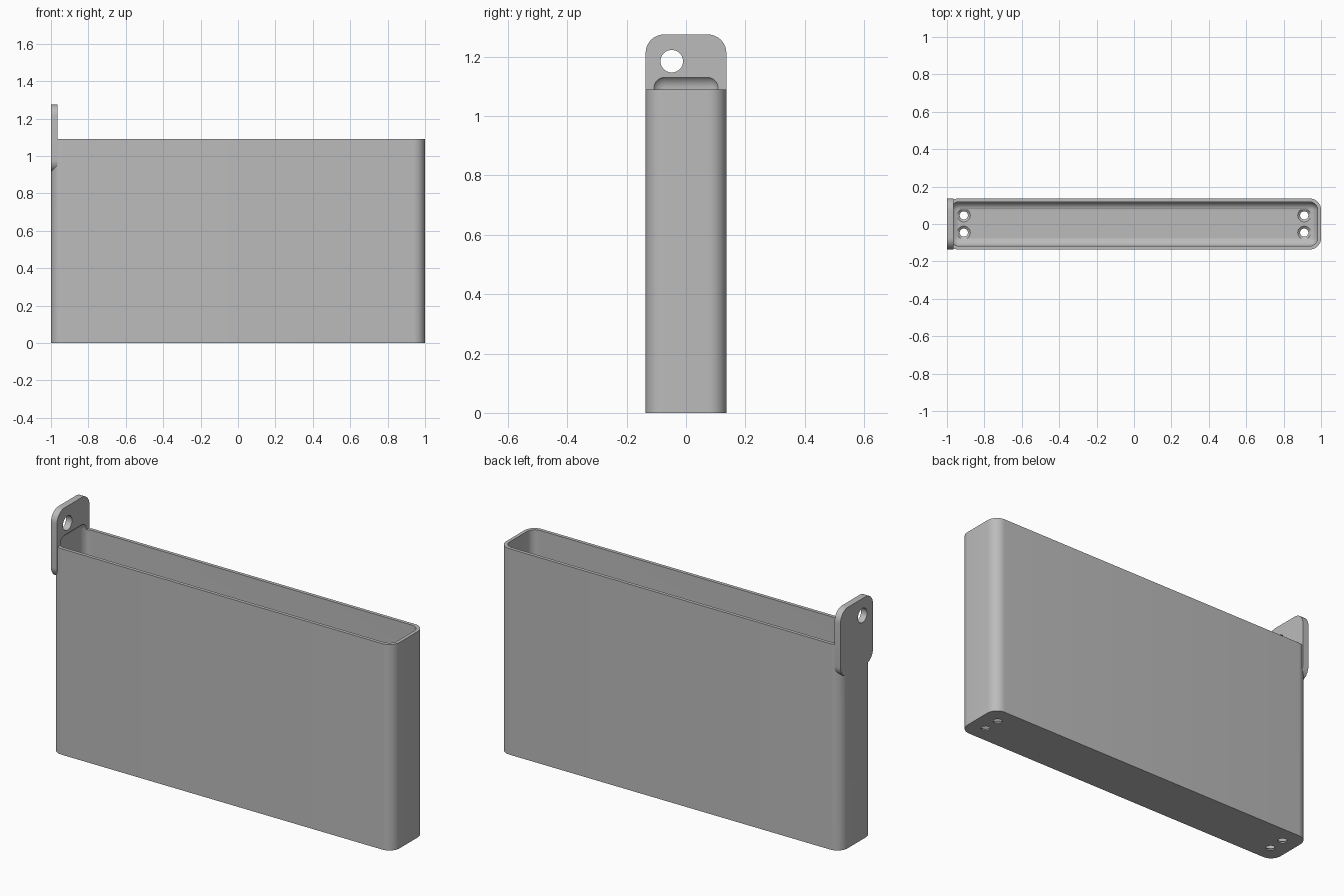
import bpy, bmesh, math
from mathutils import Vector, Matrix

old = bpy.data.objects.get("Cube")
if old:
    bpy.data.objects.remove(old, do_unlink=True)

HALF_Y, WALL = 0.136, 0.018
BODY_TOP, TAB_TOP, TAB_LOW = 1.09, 1.275, 0.915

grey = bpy.data.materials.new("plain grey")
grey.use_nodes = True
colour = (0.5, 0.5, 0.5, 1)
grey.diffuse_color = colour
grey.node_tree.nodes["Principled BSDF"].inputs["Base Color"].default_value = colour


def finish(bm, name):
    bmesh.ops.recalc_face_normals(bm, faces=bm.faces)
    mesh = bpy.data.meshes.new(name)
    bm.to_mesh(mesh)
    bm.free()
    mesh.materials.append(grey)
    obj = bpy.data.objects.new(name, mesh)
    bpy.context.collection.objects.link(obj)
    return obj


def rounded_box(name, low, high, radius, axis=None, segments=10):
    """Box with rounded edges: those along one axis, or all of them."""
    low, high = Vector(low), Vector(high)
    bm = bmesh.new()
    bmesh.ops.create_cube(bm, size=1)
    bmesh.ops.scale(bm, vec=high - low, verts=bm.verts)
    bmesh.ops.translate(bm, vec=(low + high) / 2, verts=bm.verts)
    edges = [e for e in bm.edges if axis is None or
             abs((e.verts[0].co - e.verts[1].co).normalized()[axis]) > 0.9]
    bmesh.ops.bevel(bm, geom=edges, offset=radius, offset_type='OFFSET',
                    segments=segments, profile=0.5, affect='EDGES')
    return finish(bm, name)


def cutter_cone(name, centre, r_low, r_high, depth, turn=None):
    bm = bmesh.new()
    bmesh.ops.create_cone(bm, cap_ends=True, segments=32, radius1=r_low,
                          radius2=r_high, depth=depth,
                          matrix=Matrix.Translation(centre) @ (turn or Matrix()))
    return finish(bm, name)


def combine(target, other, operation):
    mod = target.modifiers.new(other.name, 'BOOLEAN')
    mod.object, mod.operation, mod.solver = other, operation, 'EXACT'
    bpy.context.view_layer.objects.active = target
    bpy.ops.object.modifier_apply(modifier=mod.name)
    bpy.data.objects.remove(other, do_unlink=True)


# Outer body and the hanging tab on its right end
body = rounded_box("holder_body", (-1, -HALF_Y, 0), (1, HALF_Y, BODY_TOP), 0.06, 2)
tab = rounded_box("hanging_tab", (-1, -HALF_Y, TAB_LOW), (-0.965, HALF_Y, TAB_TOP), 0.062, 0)
combine(body, tab, 'UNION')

# Cavity with filleted floor; its rounded top also dips into the tab
cavity = rounded_box("cavity_cutter", (-1 + WALL, -HALF_Y + WALL, WALL),
                     (1 - WALL, HALF_Y - WALL, 1.14), 0.045)
combine(body, cavity, 'DIFFERENCE')

# Hole through the tab
hole = cutter_cone("tab_hole_cutter", (-0.98, -0.048, 1.185), 0.038, 0.038, 0.2,
                   Matrix.Rotation(math.pi / 2, 4, 'Y'))
combine(body, hole, 'DIFFERENCE')

# Four countersunk screw holes in the floor
for x in (-0.91, 0.91):
    for y in (-0.046, 0.046):
        combine(body, cutter_cone("screw_hole_cutter", (x, y, 0), 0.022, 0.022, 0.1), 'DIFFERENCE')
        combine(body, cutter_cone("countersink_cutter", (x, y, 0.014), 0.018, 0.042, 0.02), 'DIFFERENCE')

bpy.ops.object.select_all(action='DESELECT')
body.select_set(True)
bpy.context.view_layer.objects.active = body
bpy.ops.object.shade_smooth_by_angle(angle=math.radians(30))
